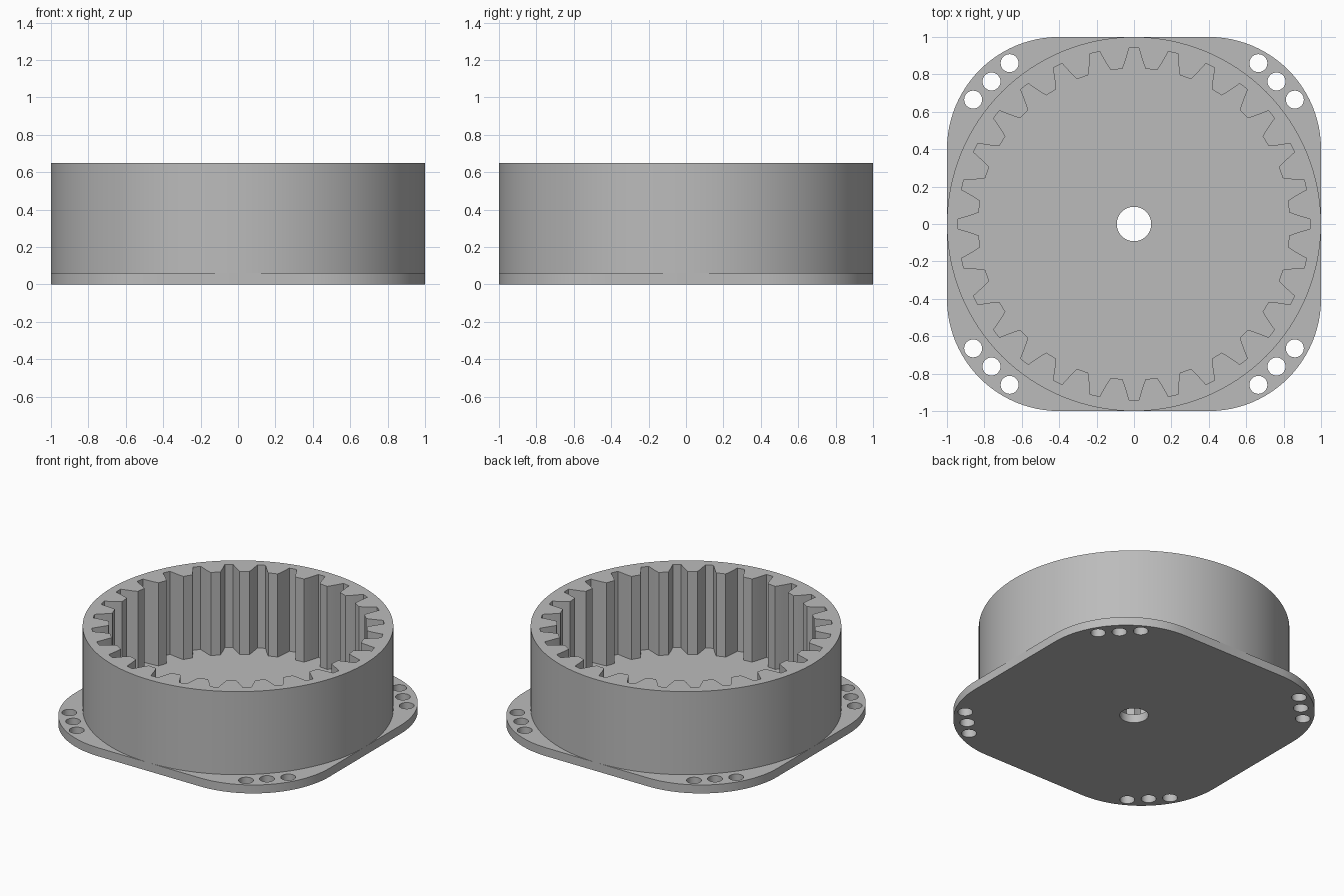
import bpy
import bmesh
from math import sin, cos, pi, radians

PLATE_TOP, HEIGHT = 0.06, 0.65
TEETH = 28

cube = bpy.data.objects.get("Cube")
if cube:
    bpy.data.objects.remove(cube, do_unlink=True)

grey = bpy.data.materials.new("plain grey")
grey.use_nodes = True
colour = (0.5, 0.5, 0.5, 1)
grey.diffuse_color = colour
grey.node_tree.nodes["Principled BSDF"].inputs["Base Color"].default_value = colour


def circle(r, n, cx=0, cy=0):
    return [(cx + r * cos(2 * pi * i / n), cy + r * sin(2 * pi * i / n)) for i in range(n)]


def rounded_square(half, r, steps=24):
    """Outline made of four quarter arcs."""
    c = half - r
    points = []
    for k, (sx, sy) in enumerate([(1, 1), (-1, 1), (-1, -1), (1, -1)]):
        for i in range(steps + 1):
            a = pi / 2 * (k + i / steps)
            points.append((sx * c + r * cos(a), sy * c + r * sin(a)))
    return points


def gear_outline():
    """Internal gear: each groove is mirrored about its own centre line."""
    flank = [(0.83, 0.062), (0.855, 0.052), (0.89, 0.041), (0.94, 0.026)]
    groove = [(r, -w) for r, w in flank] + [(r, w) for r, w in reversed(flank)]
    points = []
    for k in range(TEETH):
        a = 2 * pi * k / TEETH
        points += [(r * cos(a) - w * sin(a), r * sin(a) + w * cos(a)) for r, w in groove]
    return points


def extruded(name, loops, z0, z1):
    """Solid from an outer loop and hole loops, between two heights."""
    curve = bpy.data.curves.new(name, "CURVE")
    curve.dimensions = "2D"
    curve.fill_mode = "BOTH"
    curve.extrude = (z1 - z0) / 2
    for loop in loops:
        spline = curve.splines.new("POLY")
        spline.points.add(len(loop) - 1)
        for p, (x, y) in zip(spline.points, loop):
            p.co = (x, y, 0, 1)
        spline.use_cyclic_u = True
    helper = bpy.data.objects.new(name + " outline", curve)
    bpy.context.collection.objects.link(helper)
    bpy.context.view_layer.update()
    graph = bpy.context.evaluated_depsgraph_get()
    mesh = bpy.data.meshes.new_from_object(helper.evaluated_get(graph))
    bpy.data.objects.remove(helper, do_unlink=True)
    bpy.data.curves.remove(curve)

    bm = bmesh.new()
    bm.from_mesh(mesh)
    bmesh.ops.remove_doubles(bm, verts=bm.verts, dist=0.0001)
    bmesh.ops.translate(bm, verts=bm.verts, vec=(0, 0, (z0 + z1) / 2))
    bmesh.ops.recalc_face_normals(bm, faces=bm.faces)
    bm.to_mesh(mesh)
    bm.free()
    mesh.name = name
    mesh.materials.clear()
    mesh.materials.append(grey)
    obj = bpy.data.objects.new(name, mesh)
    bpy.context.collection.objects.link(obj)
    bpy.ops.object.select_all(action="DESELECT")
    obj.select_set(True)
    bpy.context.view_layer.objects.active = obj
    bpy.ops.object.shade_smooth_by_angle(angle=radians(25))
    return obj


# Mounting plate with a centre hole and three bolt holes per corner
holes = [circle(0.092, 48)]
for sx in (-1, 1):
    for sy in (-1, 1):
        for x, y in [(0.665, 0.86), (0.762, 0.762), (0.86, 0.665)]:
            holes.append(circle(0.048, 32, sx * x, sy * y))
extruded("mounting_plate", [rounded_square(1, 0.6)] + holes, 0, PLATE_TOP)

# Ring gear standing on the plate
extruded("ring_gear", [circle(1, 128), gear_outline()], PLATE_TOP, HEIGHT)
